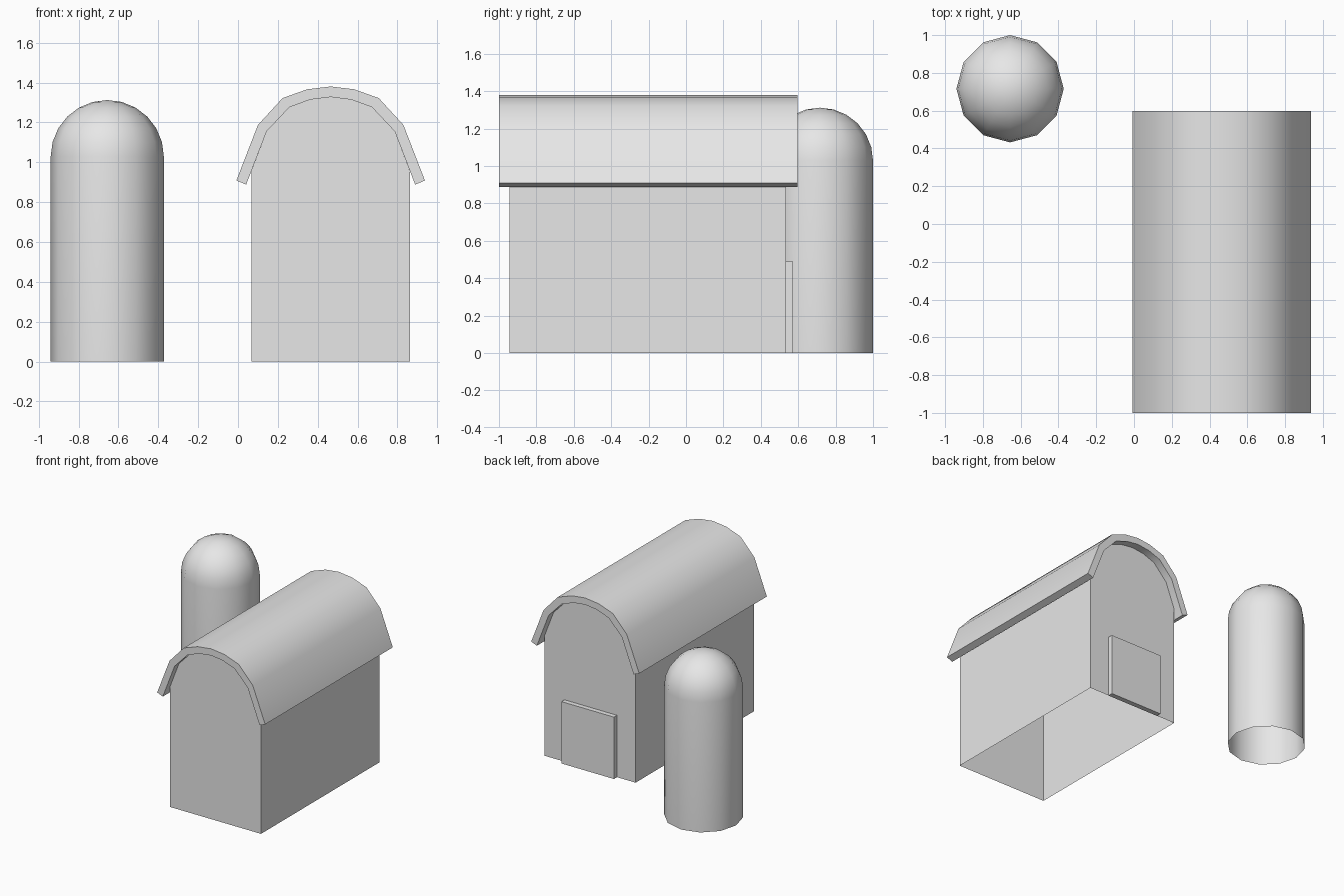
import bpy, bmesh, math

cube = bpy.data.objects.get("Cube")
if cube:
    bpy.data.objects.remove(cube, do_unlink=True)

grey = bpy.data.materials.new("light grey")
grey.use_nodes = True
colour = (0.8, 0.8, 0.8, 1)
grey.diffuse_color = colour
grey.node_tree.nodes["Principled BSDF"].inputs["Base Color"].default_value = colour

BARN_X = 0.465                       # centre line of the barn
EAVE = (0.398, 0.955)                # half width and top of the side walls


def add_object(name, bm, smooth=False):
    bmesh.ops.recalc_face_normals(bm, faces=bm.faces)
    mesh = bpy.data.meshes.new(name)
    bm.to_mesh(mesh)
    bm.free()
    mesh.materials.append(grey)
    obj = bpy.data.objects.new(name, mesh)
    bpy.context.collection.objects.link(obj)
    if smooth:
        bpy.ops.object.select_all(action='DESELECT')
        obj.select_set(True)
        bpy.context.view_layer.objects.active = obj
        bpy.ops.object.shade_smooth_by_angle(angle=math.radians(40))
    return obj


def arch(half):
    """Mirror a half profile, given from the eave to the ridge."""
    left = [(BARN_X - x, z) for x, z in half]
    right = [(BARN_X + x, z) for x, z in reversed(half[:-1])]
    return left + right


def row(bm, profile, y):
    return [bm.verts.new((x, y, z)) for x, z in profile]


outer = arch([(0.473, 0.908), (0.365, 1.187), (0.241, 1.322), (0.117, 1.366), (0, 1.38)])
inner_half = [(0.424, 0.888), (0.321, 1.155), (0.207, 1.276), (0.103, 1.314), (0, 1.327)]
inner = arch(inner_half)

# Curved roof shell
bm = bmesh.new()
front, back = [(row(bm, outer, y), row(bm, inner, y)) for y in (-1, 0.597)]
for i in range(len(outer) - 1):
    for layer in (0, 1):             # outer and inner skins
        bm.faces.new((front[layer][i], front[layer][i + 1], back[layer][i + 1], back[layer][i]))
    for o, n in (front, back):       # end rims
        bm.faces.new((o[i], o[i + 1], n[i + 1], n[i]))
for i in (0, -1):                    # eave edges
    bm.faces.new((front[0][i], front[1][i], back[1][i], back[0][i]))
add_object("roof", bm, smooth=True)

# Barn walls, open underneath and closed above by the roof
bm = bmesh.new()
gable = arch([(EAVE[0], 0), EAVE] + inner_half[1:])
front, back = [row(bm, gable, y) for y in (-0.945, 0.535)]
bm.faces.new(front)
bm.faces.new(back)
for i in (0, len(gable) - 2):
    bm.faces.new((front[i], front[i + 1], back[i + 1], back[i]))
add_object("barn_walls", bm)

# Door plate on the back wall
bm = bmesh.new()
bmesh.ops.create_cube(bm, size=1)
bmesh.ops.scale(bm, vec=(0.46, 0.04, 0.49), verts=bm.verts)
bmesh.ops.translate(bm, vec=(0.46, 0.553, 0.245), verts=bm.verts)
add_object("door", bm)

# Silo: open cylinder with a hemispherical dome, spun from one profile
bm = bmesh.new()
RADIUS, SHOULDER, SIDES, RINGS = 0.284, 1.028, 12, 6
angles = [math.pi / 2 * i / RINGS for i in range(RINGS + 1)]
points = [(RADIUS, 0, 0)] + [(RADIUS * math.cos(a), 0, SHOULDER + RADIUS * math.sin(a)) for a in angles]
verts = [bm.verts.new(p) for p in points]
edges = [bm.edges.new(pair) for pair in zip(verts, verts[1:])]
bmesh.ops.spin(bm, geom=verts + edges, cent=(0, 0, 0), axis=(0, 0, 1),
               angle=math.tau, steps=SIDES)
bmesh.ops.remove_doubles(bm, verts=bm.verts, dist=0.001)
bmesh.ops.translate(bm, vec=(-0.656, 0.716, 0), verts=bm.verts)
add_object("silo", bm, smooth=True)
